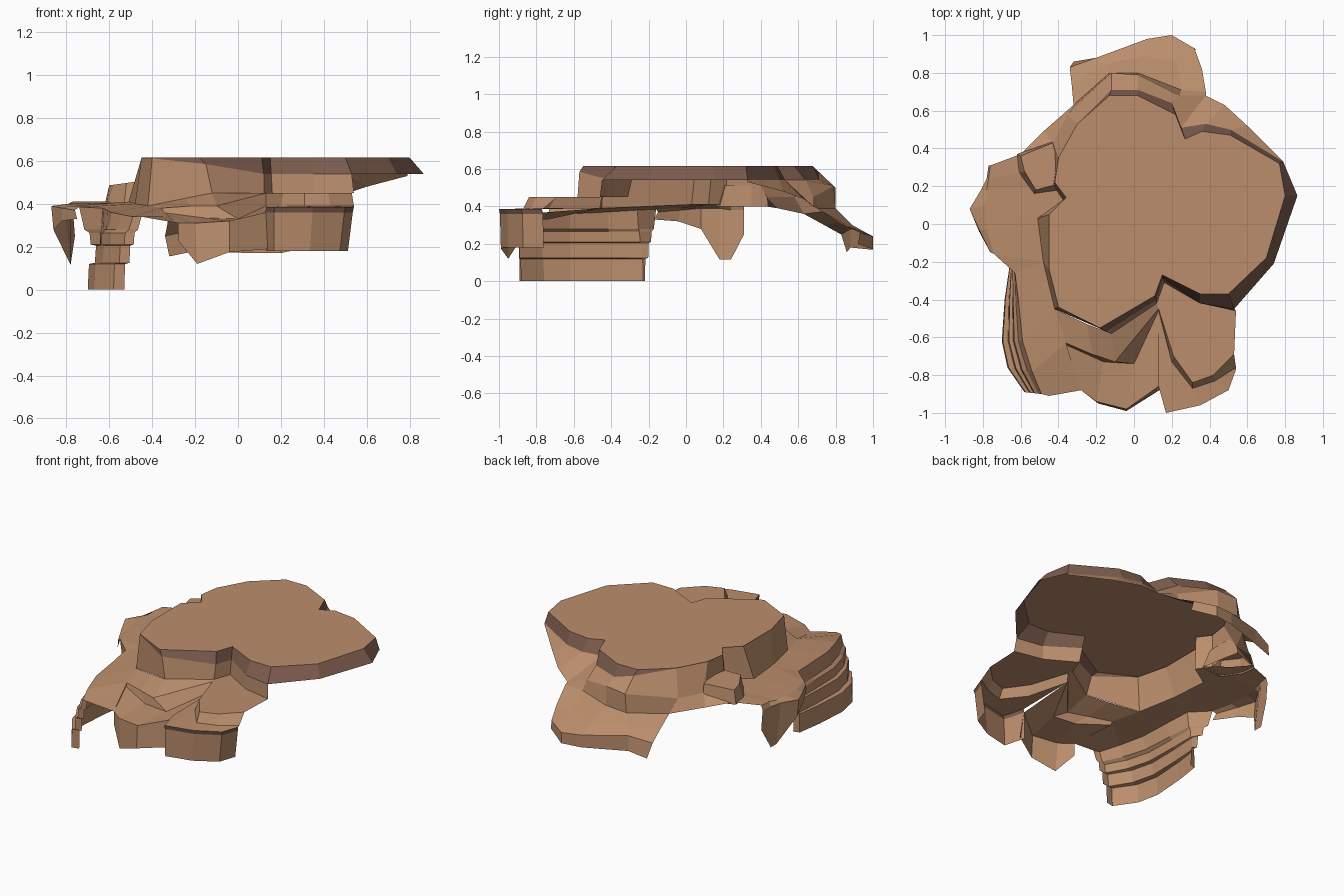
import bpy, bmesh
from mathutils import Vector


def material(name, rgb):
    m = bpy.data.materials.new(name)
    m.diffuse_color = (*rgb, 1)
    return m


rock = material("brown_rock", (0.50, 0.27, 0.15))
dark = material("dark_rock", (0.20, 0.105, 0.075))


def level(z, pts):
    """Lift a plan outline to one height."""
    return [(x, y, z) for x, y in pts]


def sheet(name, rows, closed=False, cap=False, dark_rows=()):
    """Stitch equal-length contours from the top row outwards; optional flat cap."""
    bm = bmesh.new()
    grid = [[bm.verts.new(p) for p in row] for row in rows]
    n = len(rows[0])
    for r, (a, b) in enumerate(zip(grid, grid[1:])):
        for i in range(n if closed else n - 1):
            j = (i + 1) % n
            f = bm.faces.new((a[i], b[i], b[j], a[j]))
            f.material_index = int(r in dark_rows)
    if cap:
        bm.faces.new(grid[0])
    bmesh.ops.remove_doubles(bm, verts=bm.verts, dist=0.0005)
    me = bpy.data.meshes.new(name)
    bm.to_mesh(me)
    bm.free()
    me.materials.append(rock)
    if dark_rows:
        me.materials.append(dark)
    ob = bpy.data.objects.new(name, me)
    bpy.context.collection.objects.link(ob)
    return ob


# Flat plateau with its dark bevelled overhanging rim
top = [(.80, .15), (.77, .32), (.51, .47), (.36, .49), (.27, .45), (.22, .58), (.02, .68),
       (-.13, .68), (-.30, .53), (-.40, .35), (-.42, .22), (-.36, .14), (-.45, .05),
       (-.45, -.24), (-.40, -.44), (-.18, -.55), (.11, -.38), (.15, -.27), (.35, -.37),
       (.50, -.37), (.70, -.18)]
rim = [(.865, .15), (.79, .33), (.51, .50), (.38, .53), (.25, .51), (.20, .64), (.02, .71),
       (-.12, .71), (-.33, .54), (-.42, .38), (-.43, .22), (-.37, .13), (-.48, .04),
       (-.465, -.22), (-.41, -.45), (-.15, -.57), (.12, -.40), (.155, -.29), (.35, -.42),
       (.53, -.45), (.74, -.21)]
# the dark band thins out to nothing on the left side
rim3 = [(x, y, .612 if 8 <= i <= 14 else .585 if i in (7, 15) else .54)
        for i, (x, y) in enumerate(rim)]
rim3 = [(*top[i], z) if z > .6 else (x, y, z) for i, (x, y, z) in enumerate(rim3)]
sheet("plateau", [level(.615, top), rim3], closed=True, cap=True, dark_rows=(0,))

# Cliff under the rim, open on the right overhang
foot = [(.79, .33, .53), (.60, .52, .48), (.48, .63, .44), (.38, .68, .40), (.24, .68, .45),
        (.02, .79, .51), (-.12, .80, .50), (-.35, .58, .45), (-.43, .43, .45),
        (-.43, .21, .41), (-.37, .12, .41), (-.51, .03, .41), (-.48, -.20, .40),
        (-.42, -.45, .39), (-.12, -.58, .45), (.12, -.42, .45), (.16, -.31, .45),
        (.35, -.42, .45), (.54, -.46, .45)]
sheet("cliff_wall", [rim3[1:20], foot])

# Sloping apron at the back
sheet("back_apron", [
    [(.38, .68, .40), (.24, .68, .45), (.02, .79, .51), (-.12, .80, .50), (-.35, .58, .45)],
    [(.38, .70, .39), (.25, .71, .39), (.02, .80, .39), (-.13, .80, .38), (-.32, .63, .36)],
    [(.36, .82, .31), (.23, .86, .30), (.05, .89, .30), (-.17, .84, .32), (-.33, .74, .30)],
    [(.32, .93, .26), (.20, 1.0, .24), (.07, .98, .25), (-.20, .88, .28), (-.34, .83, .25)],
    [(.33, .92, .20), (.20, 1.0, .17), (.07, .98, .17), (-.20, .88, .18), (-.32, .86, .155)]])
sheet("back_left_slope", [
    [(-.35, .58, .45), (-.43, .43, .45), (-.43, .42, .45)],
    [(-.32, .63, .36), (-.48, .49, .39), (-.60, .37, .41)]])

# Boulder leaning on the left of the cliff
boulder = [(-.41, .21), (-.41, .35), (-.43, .43), (-.60, .36), (-.58, .28), (-.52, .18)]
sheet("left_boulder", [
    [(x, y, .57 + .14 * x) for x, y in boulder],
    level(.40, [(-.38, .18), (-.41, .35), (-.43, .44), (-.62, .37), (-.61, .27), (-.53, .16)])],
    closed=True, cap=True)

# Left shelf with its hanging spike
sheet("left_shelf", [
    [(-.60, .37, .41), (-.52, .28, .41), (-.43, .21, .41), (-.37, .12, .41), (-.51, .03, .41),
     (-.48, -.20, .40)],
    [(-.76, .31, .41), (-.77, .24, .41), (-.78, .18, .40), (-.79, .10, .40), (-.78, -.03, .39),
     (-.74, -.16, .385)],
    [(-.77, .31, .38), (-.78, .24, .38), (-.81, .18, .39), (-.87, .08, .39), (-.82, -.03, .38),
     (-.76, -.15, .37)],
    [(-.76, .31, .25), (-.78, .24, .115), (-.78, .18, .115), (-.86, .08, .28),
     (-.82, -.04, .32), (-.75, -.17, .33)]])

# Front left leg: terraces interpolated from shelf edge to ground
edge = [(-.74, -.16), (-.63, -.26), (-.61, -.42), (-.59, -.62), (-.54, -.78), (-.49, -.90),
        (-.45, -.91)]
ground = [(-.62, -.22), (-.66, -.23), (-.685, -.40), (-.70, -.62), (-.67, -.76), (-.58, -.89),
          (-.53, -.88)]
brink = [.385, .38, .37, .36, .35, .34, .34]
steps = [(.2, .28), (.4, .265), (.45, .21), (.65, .205), (.7, .125), (.95, .12), (1, 0)]
leg = [[(-.48, -.20, .40), (-.48, -.20, .40), (-.456, -.30, .396), (-.42, -.45, .39),
        (-.36, -.63, .38), (-.32, -.76, .34), (-.28, -.88, .31)],
       [(x, y, z) for (x, y), z in zip(edge, brink)]]
for t, z in steps:
    leg.append([tuple(Vector((*e, z)).lerp(Vector((*g, z)), t)) for e, g in zip(edge, ground)])
sheet("front_left_leg", leg)

# Middle front ledges
sheet("middle_front_ledge", [
    [(-.42, -.45, .39), (-.25, -.53, .425), (-.12, -.58, .45), (.12, -.42, .45)],
    [(-.36, -.63, .38), (-.22, -.69, .39), (-.10, -.73, .39), (.13, -.45, .45)],
    [(-.36, -.64, .36), (-.16, -.73, .335), (0, -.74, .33), (.13, -.46, .39)],
    [(-.28, -.88, .31), (-.20, -.94, .31), (-.04, -.98, .32), (.13, -.86, .36)],
    [(-.28, -.88, .23), (-.19, -.95, .12), (-.04, -.99, .175), (.15, -.87, .19)]])

# Right front block with an upper step and a dark brow
brow = [(.13, -.86), (.17, -1.0), (.35, -.96), (.50, -.88), (.54, -.77)]
sheet("right_front_block", [
    level(.45, [(.12, -.42), (.16, -.31), (.35, -.42), (.45, -.44), (.54, -.46)]),
    level(.45, [(.13, -.45), (.21, -.70), (.31, -.84), (.42, -.80), (.53, -.69)]),
    level(.39, [(.13, -.46), (.20, -.73), (.31, -.87), (.43, -.83), (.54, -.76)]),
    level(.385, brow),
    level(.36, [(x * .99, y + .005) for x, y in brow]),
    level(.18, [(x * .93 + .01, y + .01) for x, y in brow])], dark_rows=(3,))
